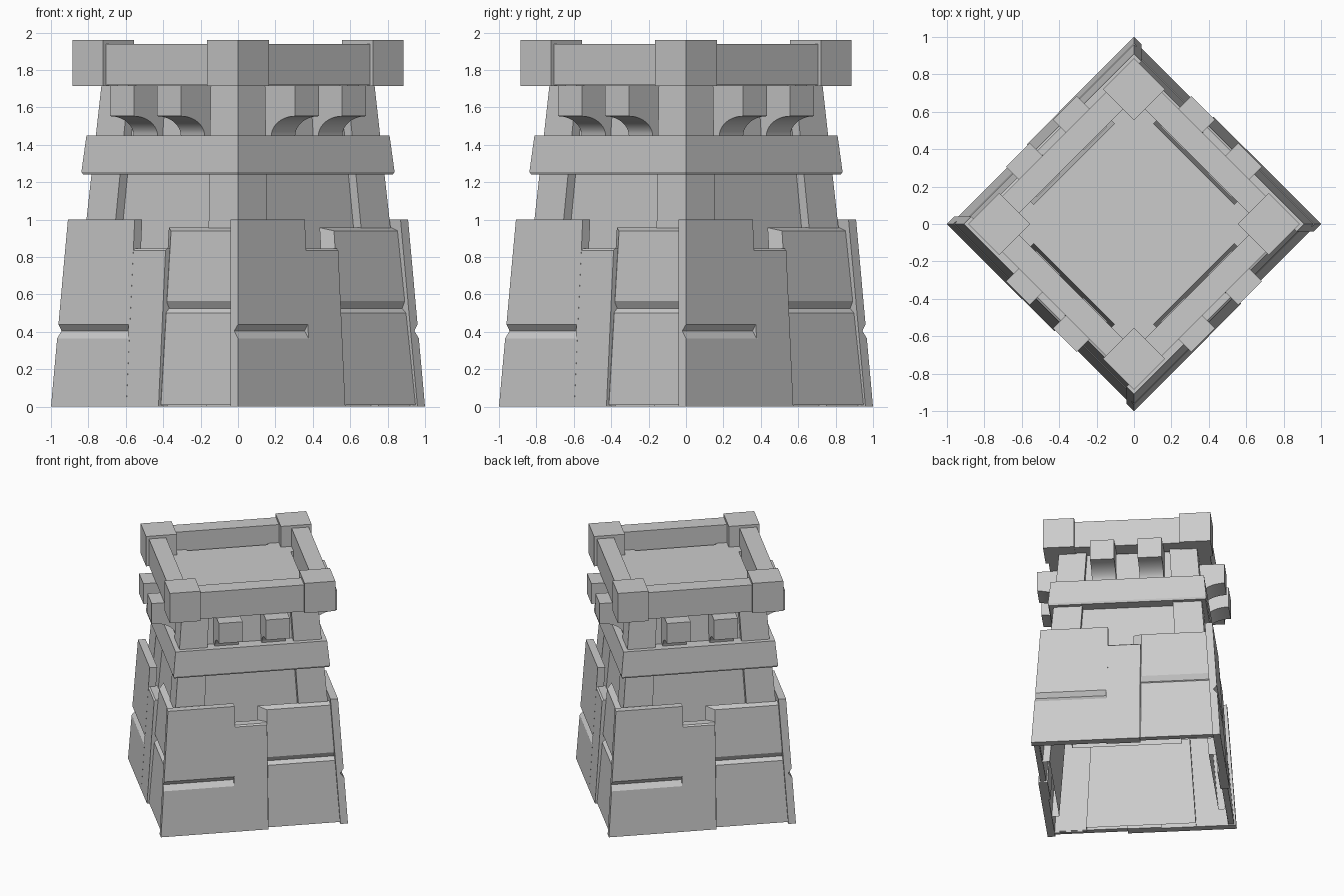
import bpy, bmesh, math
from mathutils import Matrix, Vector

cube = bpy.data.objects.get("Cube")
if cube:
    bpy.data.objects.remove(cube, do_unlink=True)

stone = bpy.data.materials.new("grey stone")
stone.use_nodes = True
grey = (0.6, 0.6, 0.6, 1)
stone.diffuse_color = grey
stone.node_tree.nodes["Principled BSDF"].inputs["Base Color"].default_value = grey


# Wall frame: u runs along a wall, d points outward, z is up
def place(u, d, z, side):
    p = Vector(((u - d), (-u - d), 0)) / math.sqrt(2)
    p.z = z
    return Matrix.Rotation(side * math.pi / 2, 3, 'Z') @ p


def finish(bm, name):
    bmesh.ops.recalc_face_normals(bm, faces=bm.faces)
    mesh = bpy.data.meshes.new(name)
    bm.to_mesh(mesh)
    bm.free()
    mesh.materials.append(stone)
    obj = bpy.data.objects.new(name, mesh)
    bpy.context.collection.objects.link(obj)
    return obj


def on_four_sides(name, left, right):
    """Join two end outlines of (u, d, z) points into a solid, once per side."""
    bm = bmesh.new()
    n = len(left)
    for side in range(4):
        a = [bm.verts.new(place(*p, side)) for p in left]
        b = [bm.verts.new(place(*p, side)) for p in right]
        bm.faces.new(a)
        bm.faces.new(b[::-1])
        for i in range(n):
            j = (i + 1) % n
            bm.faces.new((a[i], b[i], b[j], a[j]))
    return finish(bm, name)


def bar(name, profile, u0, u1):
    return on_four_sides(name, [(u0, d, z) for d, z in profile],
                         [(u1, d, z) for d, z in profile])


def loft(name, rings, closed=False, cap=False):
    bm = bmesh.new()
    loops = [[bm.verts.new(p) for p in ring] for ring in rings]
    pairs = list(zip(loops, loops[1:]))
    if closed:
        pairs.append((loops[-1], loops[0]))
    for a, b in pairs:
        for i in range(len(a)):
            j = (i + 1) % len(a)
            bm.faces.new((a[i], a[j], b[j], b[i]))
    if cap:
        bm.faces.new(loops[-1])
    return finish(bm, name)


# Tapered tower body with corner pillars, open underneath
def body_ring(z):
    outer = 0.652 - 0.079 * z
    inner = outer - 0.057
    edge = 0.41 - 0.058 * z
    outline = ((-outer, outer), (-edge, outer), (-edge, inner),
               (edge, inner), (edge, outer))
    return [place(u, d, z, s) for s in range(4) for u, d in outline]


loft("tower_body", [body_ring(z) for z in (0, 1.79)], cap=True)


# Belt course around the body
def square(d, z):
    return [place(-d, d, z, s) for s in range(4)]


loft("belt_course", [square(0.45, 1.245), square(0.585, 1.24), square(0.592, 1.255),
                     square(0.573, 1.45), square(0.45, 1.45)], closed=True)


# Leaning armour slabs; depth is measured in from the sloping outer surface
def slope(z):
    return 0.707 - 0.064 * z


left_profile = [(0, 0), (0, 0.365), (0.028, 0.405), (0, 0.44), (0, 1.0),
                (0.057, 1.0), (0.057, 0)]
on_four_sides("grooved_corner_slab",
              [(-slope(z), slope(z) - t, z) for t, z in left_profile],
              [(-0.138, slope(z) - t, z) for t, z in left_profile])

middle = [(0.0005, 0), (0.0005, 0.835), (0.012, 0.845), (0.07, 0.845), (0.07, 0)]
bar("middle_slab", [(slope(z) - t, z) for t, z in middle], -0.15, 0.105)


def low_slope(z):
    return 0.693 - 0.082 * z


right_profile = [(0, 0.01), (0, 0.5), (0.025, 0.525), (0, 0.565), (0, 0.94),
                 (0.045, 0.957), (0.045, 0.01)]
on_four_sides("bevelled_slab",
              [(0.11 - 1.4 * t, low_slope(z) - t, z) for t, z in right_profile],
              [(slope(z) - 0.055, low_slope(z) - t, z) for t, z in right_profile])

# Curved brackets under the parapet
steps = 10
bracket = [(0.47, 1.45), (0.47, 1.718), (0.7, 1.718)]
for i in range(steps + 1):
    a = i / steps * math.pi / 2
    bracket.append((0.7 - 0.18 * math.sin(a), 1.447 + 0.106 * math.cos(a)))
for name, centre in (("left_bracket", -0.178), ("right_bracket", 0.178)):
    obj = bar(name, bracket, centre - 0.09, centre + 0.09)
    bpy.ops.object.select_all(action='DESELECT')
    obj.select_set(True)
    bpy.context.view_layer.objects.active = obj
    bpy.ops.object.shade_smooth_by_angle(angle=math.radians(30))


# Parapet beams and corner blocks
def rect(d0, d1, z0, z1):
    return [(d0, z0), (d1, z0), (d1, z1), (d0, z1)]


bar("parapet_beam", rect(0.475, 0.604, 1.72, 1.938), -0.4, 0.4)
bar("parapet_corner_block", rect(0.393, 0.626, 1.715, 1.96), 0.393, 0.626)
